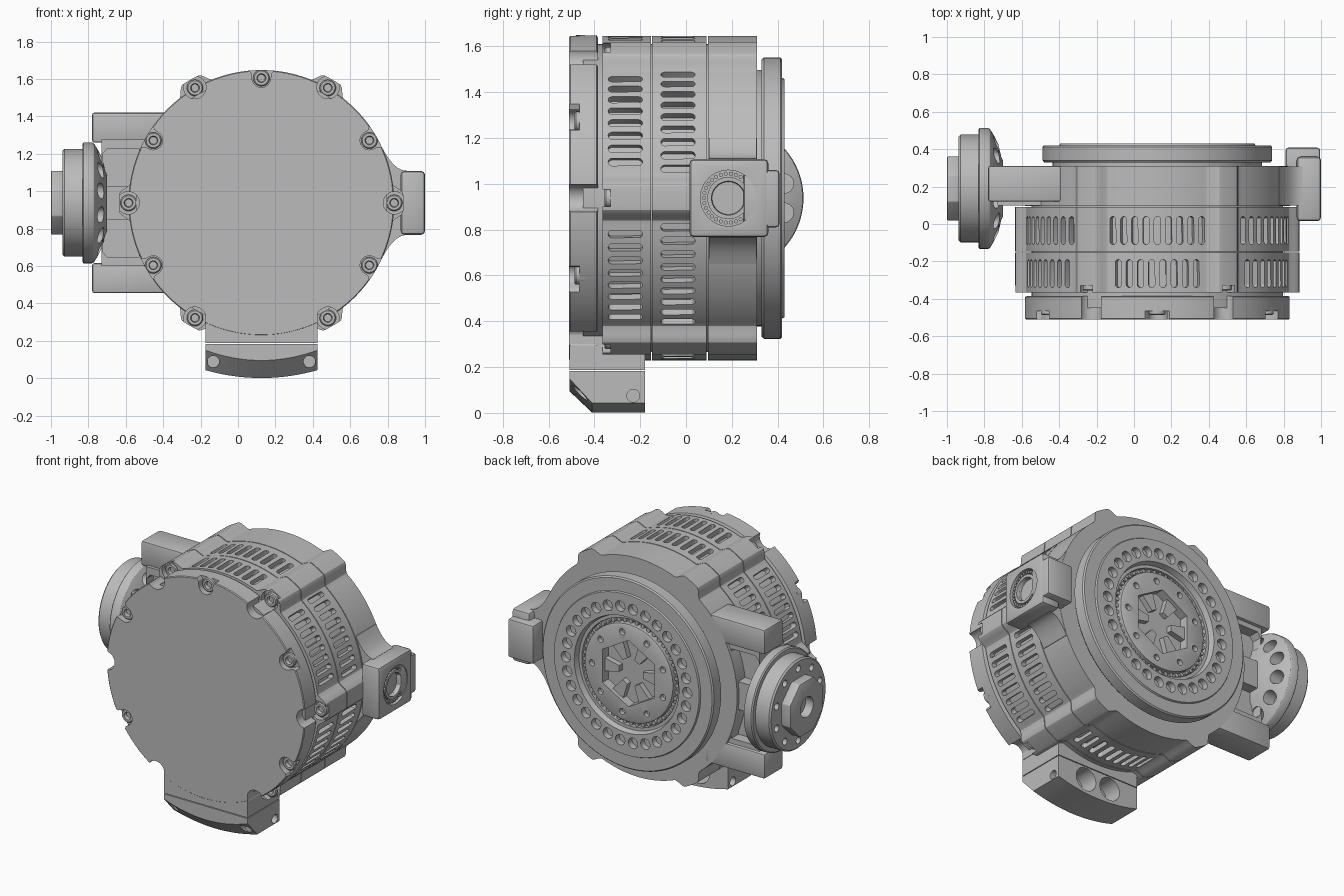
import bpy, bmesh, math
from math import sin, cos, pi, radians

if "Cube" in bpy.data.objects:
    bpy.data.objects.remove(bpy.data.objects["Cube"])

CX, CZ, R = 0.125, 0.9375, 0.708     # main axis and drum radius
HY = 0.19                            # side hub axis
GREY = (0.5, 0.5, 0.5, 1)
mat = bpy.data.materials.new("machined grey")
mat.use_nodes = True
mat.diffuse_color = GREY
mat.node_tree.nodes["Principled BSDF"].inputs["Base Color"].default_value = GREY
parts = []


# --- helpers ---
def place(axis, u, v, t):
    return (u, t, v) if axis == 'y' else (t, u, v)


def loft(bm, rings):
    loops = [[bm.verts.new(p) for p in ring] for ring in rings]
    n = len(loops[0])
    for a, b in zip(loops, loops[1:]):
        for i in range(n):
            j = (i + 1) % n
            bm.faces.new((a[i], a[j], b[j], b[i]))
    bm.faces.new(loops[0])
    bm.faces.new(loops[-1])


def prism(bm, axis, outline, t0, t1):
    loft(bm, [[place(axis, u, v, t) for u, v in outline] for t in (t0, t1)])


def circle(u, v, r, n=32, phase=0):
    return [(u + r * cos(phase + 2 * pi * i / n), v + r * sin(phase + 2 * pi * i / n)) for i in range(n)]


def rect(u0, u1, v0, v1):
    return [(u0, v0), (u1, v0), (u1, v1), (u0, v1)]


def polar(u, v, r, a):
    return u + r * cos(a), v + r * sin(a)


def finish(name, bm, part=True):
    bmesh.ops.recalc_face_normals(bm, faces=bm.faces[:])
    me = bpy.data.meshes.new(name)
    bm.to_mesh(me)
    bm.free()
    me.materials.append(mat)
    ob = bpy.data.objects.new(name, me)
    bpy.context.scene.collection.objects.link(ob)
    if part:
        parts.append(ob)
    return ob


def apply(ob):
    dg = bpy.context.evaluated_depsgraph_get()
    me = bpy.data.meshes.new_from_object(ob.evaluated_get(dg))
    ob.modifiers.clear()
    ob.data = me


def cut(ob, bm):
    tool = finish("cutter", bm, False)
    tool.hide_render = True
    mod = ob.modifiers.new("cut", 'BOOLEAN')
    mod.operation, mod.solver, mod.object = 'DIFFERENCE', 'EXACT', tool
    apply(ob)
    bpy.data.objects.remove(tool)


def solid(name, axis, outline, t0, t1, bevel=0.0):
    bm = bmesh.new()
    prism(bm, axis, outline, t0, t1)
    ob = finish(name, bm)
    if bevel:
        mod = ob.modifiers.new("bevel", 'BEVEL')
        mod.width, mod.segments, mod.limit_method = bevel, 2, 'ANGLE'
        apply(ob)
    return ob


def turned(name, axis, u, v, profile, n=96):
    bm = bmesh.new()
    loft(bm, [[place(axis, a, b, t) for a, b in circle(u, v, r, n)] for r, t in profile])
    return finish(name, bm)


def hole_ring(bm, axis, u, v, ring, count, r, t0, t1, phase=0, n=16):
    for i in range(count):
        a, b = polar(u, v, ring, phase + 2 * pi * i / count)
        prism(bm, axis, circle(a, b, r, n), t0, t1)


# --- drum: three lugged segments over a core, with vent slots ---
def lugged(lugs):
    pts = []
    for deg in range(360):
        d = min(abs((deg - g + 180) % 360 - 180) for g in lugs) * R * pi / 180
        s = min(max((d - 0.045) / 0.06, 0), 1)
        pts.append(polar(CX, CZ, R + 0.052 * (1 - s * s * (3 - 2 * s)), radians(deg)))
    return pts


def vents(row_y, count, sectors):
    bm = bmesh.new()
    for sector in sectors:
        for k in range(count):
            a = radians(sector + (k - (count - 1) / 2) * 4.9)
            slot = [(0.017 * cos(q), row_y + (0.058 if q < pi else -0.058) + 0.017 * sin(q))
                    for q in [pi * i / 6 for i in range(7)] + [pi + 0.001 + pi * i / 6 for i in range(7)]]
            loft(bm, [[(CX + r * cos(a) - s * sin(a), y, CZ + r * sin(a) + s * cos(a)) for s, y in slot]
                      for r in (0.64, 0.78)])
    return bm


def lug_notches():
    bm = bmesh.new()
    hole_ring(bm, 'y', CX, CZ, 0.712, 6, 0.06, -0.55, -0.33, n=32)
    return bm


all_lugs = range(0, 360, 60)
sectors = [30, 90, 150, 210, 330]
turned("drum_core", 'y', CX, CZ, [(0.672, -0.45), (0.672, 0.3)])
front_segment = solid("drum_front_segment", 'y', lugged(all_lugs), -0.365, -0.153)
cut(front_segment, vents(-0.265, 8, sectors))
cut(front_segment, lug_notches())
middle_segment = solid("drum_middle_segment", 'y', lugged(all_lugs), -0.148, 0.09)
cut(middle_segment, vents(-0.035, 9, sectors + [270]))
solid("drum_rear_segment", 'y', lugged((60, 120, 240, 300)), 0.095, 0.31)

# --- front cover with screw notches ---
cover = turned("front_cover", 'y', CX, CZ, [(0.70, -0.385), (0.71, -0.39), (0.71, -0.505), (0.705, -0.51)], 180)
cut(cover, lug_notches())
bm = bmesh.new()
for deg in (30, 90, 150, 210, 330):
    a = radians(deg)
    c, s = cos(a), sin(a)
    arc = [(0.667 + 0.05 * cos(q), 0.05 * sin(q)) for q in [pi / 2 + pi * i / 12 for i in range(13)]]
    outline = arc + [(0.69, -0.052), (0.73, -0.085), (0.73, 0.085), (0.69, 0.052)]
    prism(bm, 'y', [(CX + r * c - w * s, CZ + r * s + w * c) for r, w in outline], -0.55, -0.465)
cut(cover, bm)

# --- cover screws ---
for deg in range(0, 360, 30):
    if deg == 270:
        continue
    lug = deg % 60 == 0
    u, v = polar(CX, CZ, 0.71 if lug else 0.667, radians(deg))
    y = -0.33 if lug else -0.46
    turned("cover_screw", 'y', u, v, [(0.044, y + 0.02), (0.044, y - 0.02), (0.038, y - 0.026),
                                     (0.024, y - 0.026), (0.020, y - 0.005)], 24)

# --- rear output plate ---
plate = turned("rear_plate", 'y', CX, CZ, [
    (0.56, 0.30), (0.56, 0.33), (0.605, 0.33), (0.614, 0.34), (0.614, 0.412), (0.606, 0.42),
    (0.525, 0.42), (0.52, 0.43), (0.375, 0.43), (0.365, 0.395), (0.345, 0.395), (0.345, 0.365),
    (0.315, 0.365), (0.315, 0.405), (0.305, 0.41), (0.1, 0.41)])
bm = bmesh.new()
hole_ring(bm, 'y', CX, CZ, 0.435, 30, 0.034, 0.39, 0.46)
hole_ring(bm, 'y', CX, CZ, 0.262, 9, 0.02, 0.38, 0.46)
prism(bm, 'y', circle(CX, CZ, 0.215, 6, pi / 6), 0.35, 0.46)
cut(plate, bm)
bm = bmesh.new()
for i in range(6):
    a = 2 * pi * i / 6
    wedge = [(0.085, -0.02), (0.195, -0.045), (0.195, 0.045), (0.085, 0.02)]
    prism(bm, 'y', [(CX + r * cos(a) - w * sin(a), CZ + r * sin(a) + w * cos(a)) for r, w in wedge], 0.34, 0.385)
finish("socket_teeth", bm)
bm = bmesh.new()
hole_ring(bm, 'y', CX, CZ, 0.33, 48, 0.013, 0.355, 0.388, n=8)
finish("rear_bearing_rollers", bm)

# --- side bracket: two arms and a pocketed web ---
for name, z in (("upper_arm", 1.34), ("lower_arm", 2 * CZ - 1.34)):
    solid(name, 'y', rect(-0.78, -0.35, z - 0.08, z + 0.08), 0.12, 0.31, 0.012)
web = solid("bracket_web", 'y', rect(-0.73, -0.45, 0.6, 1.275), 0.1, 0.29)
bm = bmesh.new()
for side in (1, -1):
    pocket = [(-0.70, 0.09), (-0.56, 0.09), (-0.53, 0.12), (-0.53, 0.29), (-0.70, 0.29), (-0.725, 0.26), (-0.725, 0.12)]
    for y0, y1 in ((0.0, 0.17), (0.22, 0.4)):
        prism(bm, 'y', [(x, CZ + side * z) for x, z in pocket], y0, y1)
cut(web, bm)

# --- side hub ---
flange = turned("hub_flange", 'x', HY, CZ, [(0.15, -0.70), (0.17, -0.71), (0.235, -0.725), (0.285, -0.75),
                                           (0.318, -0.77), (0.323, -0.78), (0.323, -0.825), (0.315, -0.832)])
bm = bmesh.new()
hole_ring(bm, 'x', HY, CZ, 0.245, 12, 0.043, -0.80, -0.65, pi / 12)
cut(flange, bm)
disc = turned("hub_disc", 'x', HY, CZ, [(0.288, -0.82), (0.288, -0.928), (0.278, -0.938), (0.1, -0.938)])
bm = bmesh.new()
hole_ring(bm, 'x', HY, CZ, 0.232, 10, 0.022, -0.97, -0.90, pi / 10)
cut(disc, bm)
hub = solid("hub_boss", 'x', circle(HY, CZ, 0.184, 8, pi / 8), -1.0, -0.93, 0.006)
bm = bmesh.new()
prism(bm, 'x', circle(HY, CZ, 0.065), -1.05, -0.945)
cut(hub, bm)

# --- connector on the other side ---
neck = [(0.6, CZ + 0.3)]
for i in range(9):
    q = i / 8
    neck.append((0.775 + 0.125 * q, CZ + 0.172 + 0.115 * (1 - q) ** 2))
neck += [(x, 2 * CZ - z) for x, z in reversed(neck)]
solid("connector_neck", 'y', neck, 0.1, 0.308)
box = solid("connector_box", 'x', rect(0.015, 0.36, 0.767, 1.108), 0.87, 1.0, 0.02)
bm = bmesh.new()
prism(bm, 'x', circle(0.185, CZ, 0.122, 48), 0.97, 1.05)
cut(box, bm)
bm = bmesh.new()
prism(bm, 'x', circle(0.185, CZ, 0.072), 0.9, 1.05)
cut(box, bm)
turned("connector_collar", 'x', 0.185, CZ, [(0.092, 0.96), (0.092, 0.99), (0.074, 0.99), (0.068, 0.93)], 48)
bm = bmesh.new()
hole_ring(bm, 'x', 0.185, CZ, 0.107, 30, 0.009, 0.965, 0.988, n=8)
finish("connector_bearing_balls", bm)
solid("connector_rear_step", 'y', rect(0.81, 0.995, 0.81, 1.06), 0.25, 0.408, 0.015)

# --- lower foot ---
solid("foot_upper", 'y', rect(CX - 0.3, CX + 0.3, 0.188, 0.55), -0.509, -0.18)


def foot_section(y, low, rise, half=0.3):
    xs = [-half + 2 * half * i / 16 for i in range(17)]
    return ([(CX + x, y, low + rise * (x / half) ** 2) for x in xs]
            + [(CX + half, y, 0.183), (CX - half, y, 0.183)])


bm = bmesh.new()
loft(bm, [foot_section(-0.509, 0.095, 0.055), foot_section(-0.41, 0.001, 0.042), foot_section(-0.18, 0.001, 0.042)])
foot = finish("foot_lower", bm)
bm = bmesh.new()
for side in (1, -1):
    prism(bm, 'y', circle(CX + side * 0.09, 0.1, 0.075), -0.30, -0.1)
    prism(bm, 'y', circle(CX + side * 0.257, 0.088, 0.032, 20), -0.6, -0.43)
    prism(bm, 'x', circle(-0.23, 0.075, 0.028, 20), CX + side * 0.26, CX + side * 0.35)
cut(foot, bm)

# --- smooth shading with sharp edges kept ---
bpy.ops.object.select_all(action='DESELECT')
for ob in parts:
    ob.select_set(True)
bpy.context.view_layer.objects.active = parts[0]
bpy.ops.object.shade_smooth_by_angle(angle=radians(30))
